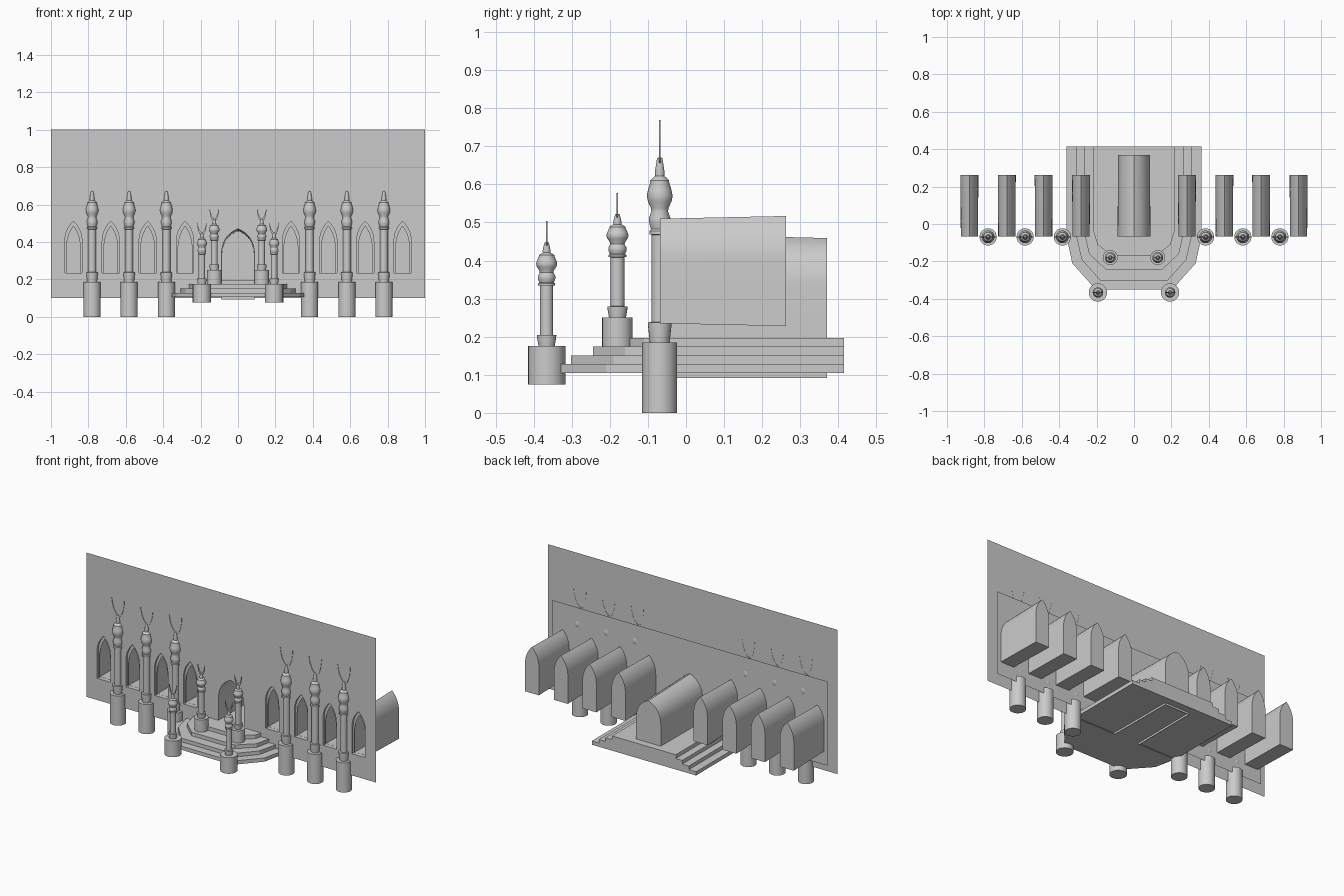
import bpy, bmesh, math

if "Cube" in bpy.data.objects:
    bpy.data.objects.remove(bpy.data.objects["Cube"])

WALL_Y, PANEL_Y = -0.068, -0.040
NICHES = [s * x for s in (-1, 1) for x in (0.283, 0.483, 0.68, 0.88)]


def finish(bm, name, smooth=False):
    bmesh.ops.remove_doubles(bm, verts=bm.verts, dist=1e-5)
    bmesh.ops.recalc_face_normals(bm, faces=bm.faces)
    me = bpy.data.meshes.new(name)
    bm.to_mesh(me)
    bm.free()
    ob = bpy.data.objects.new(name, me)
    bpy.context.collection.objects.link(ob)
    if smooth:
        bpy.ops.object.select_all(action='DESELECT')
        ob.select_set(True)
        bpy.context.view_layer.objects.active = ob
        bpy.ops.object.shade_smooth_by_angle(angle=math.radians(35))
    return ob


def arch(cx, w, z0, zs, zp, bulge=0.6, n=8):
    """Pointed arch outline, from bottom right over the peak to bottom left."""
    right = [(w, z0)]
    for i in range(n + 1):
        t = i / n
        x = w * ((1 - t) ** 2 + 2 * t * (1 - t))
        z = zs + (zp - zs) * (2 * t * (1 - t) * bulge + t * t)
        right.append((x, z))
    left = [(-x, z) for x, z in right[-2::-1]]
    return [(cx + x, z) for x, z in right + left]


def flat_sheet(name, y, loops):
    """Flat vertical sheet; loops after the first are holes."""
    bm = bmesh.new()
    for pts in loops:
        vs = [bm.verts.new((x, y, z)) for x, z in pts]
        for a, b in zip(vs, vs[1:] + vs[:1]):
            bm.edges.new((a, b))
    bmesh.ops.triangle_fill(bm, use_beauty=True, use_dissolve=False,
                            edges=bm.edges, normal=(0, -1, 0))
    return finish(bm, name)


def loft(bm, rings, cap_start=False, cap_end=True):
    vr = [[bm.verts.new(p) for p in r] for r in rings]
    for a, b in zip(vr, vr[1:]):
        for i in range(len(a)):
            j = (i + 1) % len(a)
            bm.faces.new((a[i], a[j], b[j], b[i]))
    if cap_start:
        bm.faces.new(vr[0][::-1])
    if cap_end:
        bm.faces.new(vr[-1])


# Front wall and smaller backing panel, with arched openings
def wall_loops(hx, z0, z1):
    door = arch(0, 0.088, z0, 0.33, 0.47, 0.75)
    outline = [(-hx, z1), (hx, z1), (hx, z0)] + door + [(-hx, z0)]
    return [outline] + [arch(c, 0.046, 0.235, 0.40, 0.51) for c in NICHES]


flat_sheet("front_wall", WALL_Y, wall_loops(1.0, 0.10, 1.0))
flat_sheet("backing_panel", PANEL_Y, wall_loops(0.95, 0.15, 0.675))

# Window niches flaring slightly towards the back, each with an inner frame
for c in NICHES:
    bm = bmesh.new()
    front = arch(c, 0.046, 0.235, 0.40, 0.51)
    back = arch(c, 0.048, 0.228, 0.40, 0.517)
    loft(bm, [[(x, WALL_Y, z) for x, z in front], [(x, 0.262, z) for x, z in back]])
    finish(bm, "window_niche", True)
    outer = arch(c, 0.046, 0.235, 0.40, 0.51)
    inner = arch(c, 0.037, 0.235, 0.36, 0.485)
    flat_sheet("window_frame", -0.055, [outer + inner[::-1]])

# Doorway tunnel, open at the front and below
bm = bmesh.new()
front = arch(0, 0.088, 0.092, 0.33, 0.47, 0.75)
back = arch(0, 0.085, 0.092, 0.33, 0.459, 0.75)
vf = [bm.verts.new((x, WALL_Y, z)) for x, z in front]
vb = [bm.verts.new((x, 0.37, z)) for x, z in back]
for i in range(len(vf) - 1):
    bm.faces.new((vf[i], vf[i + 1], vb[i + 1], vb[i]))
bm.faces.new(vb)
finish(bm, "doorway", True)

# Stepped platform: (half outline from back to front) for each step
steps = [
    [(0.36, 0.415), (0.36, -0.07), (0.33, -0.21), (0.205, -0.35)],
    [(0.31, 0.415), (0.31, -0.06), (0.28, -0.19), (0.18, -0.302)],
    [(0.265, 0.415), (0.265, -0.05), (0.24, -0.16), (0.15, -0.244)],
    [(0.22, 0.415), (0.22, -0.03), (0.195, -0.11), (0.12, -0.17)],
]
levels = [0.105, 0.128, 0.151, 0.174, 0.197]
bm = bmesh.new()
rings = []
for half, lo, hi in zip(steps, levels, levels[1:]):
    outline = half + [(-x, y) for x, y in half[::-1]]
    rings += [[(x, y, z) for x, y in outline] for z in (lo, hi)]
loft(bm, rings, cap_start=True)
finish(bm, "stepped_platform")

# Lathe profile above the pedestal: (radius, fraction of height)
PROFILE = [(0.026, 0.0), (0.031, 0.08), (0.031, 0.09), (0.021, 0.092), (0.021, 0.485),
           (0.027, 0.487), (0.027, 0.503), (0.023, 0.51), (0.028, 0.54), (0.028, 0.56),
           (0.022, 0.59), (0.023, 0.605), (0.031, 0.635), (0.034, 0.66), (0.031, 0.685),
           (0.025, 0.72), (0.025, 0.73), (0.012, 0.75), (0.013, 0.765), (0.007, 0.83),
           (0.001, 0.835)]


def column(name, x, y, z0, zb, z1, rb, k):
    h = z1 - zb
    prof = [(rb, z0), (rb, zb)] + [(r * k, zb + t * h) for r, t in PROFILE]
    n = 24
    bm = bmesh.new()
    loft(bm, [[(x + r * math.cos(i * math.tau / n), y + r * math.sin(i * math.tau / n), z)
               for i in range(n)] for r, z in prof], cap_start=True)
    finish(bm, name, True)
    # Open crescent finial: two thin curved arms
    bm = bmesh.new()
    for s in (-1, 1):
        rings = []
        for i in range(7):
            t = i / 6
            cx = 0.075 * h * (1.7 * t - 0.7 * t * t)
            cz = zb + h * (0.815 + 0.185 * t ** 1.5)
            w = 0.005 * k * (1 - t) + 0.0008
            rings.append([(x + s * (cx + a * w), y + b * 0.002, cz - a * w)
                          for a, b in ((-1, -1), (1, -1), (1, 1), (-1, 1))])
        loft(bm, rings, cap_start=True)
    finish(bm, name + "_finial")


for s in (-1, 1):
    for x in (0.383, 0.582, 0.78):
        column("wall_column", s * x, -0.069, 0.0, 0.185, 0.768, 0.046, 1.0)
    column("front_column", s * 0.193, -0.366, 0.075, 0.175, 0.503, 0.049, 0.82)
    column("step_column", s * 0.127, -0.18, 0.17, 0.25, 0.577, 0.040, 0.86)
